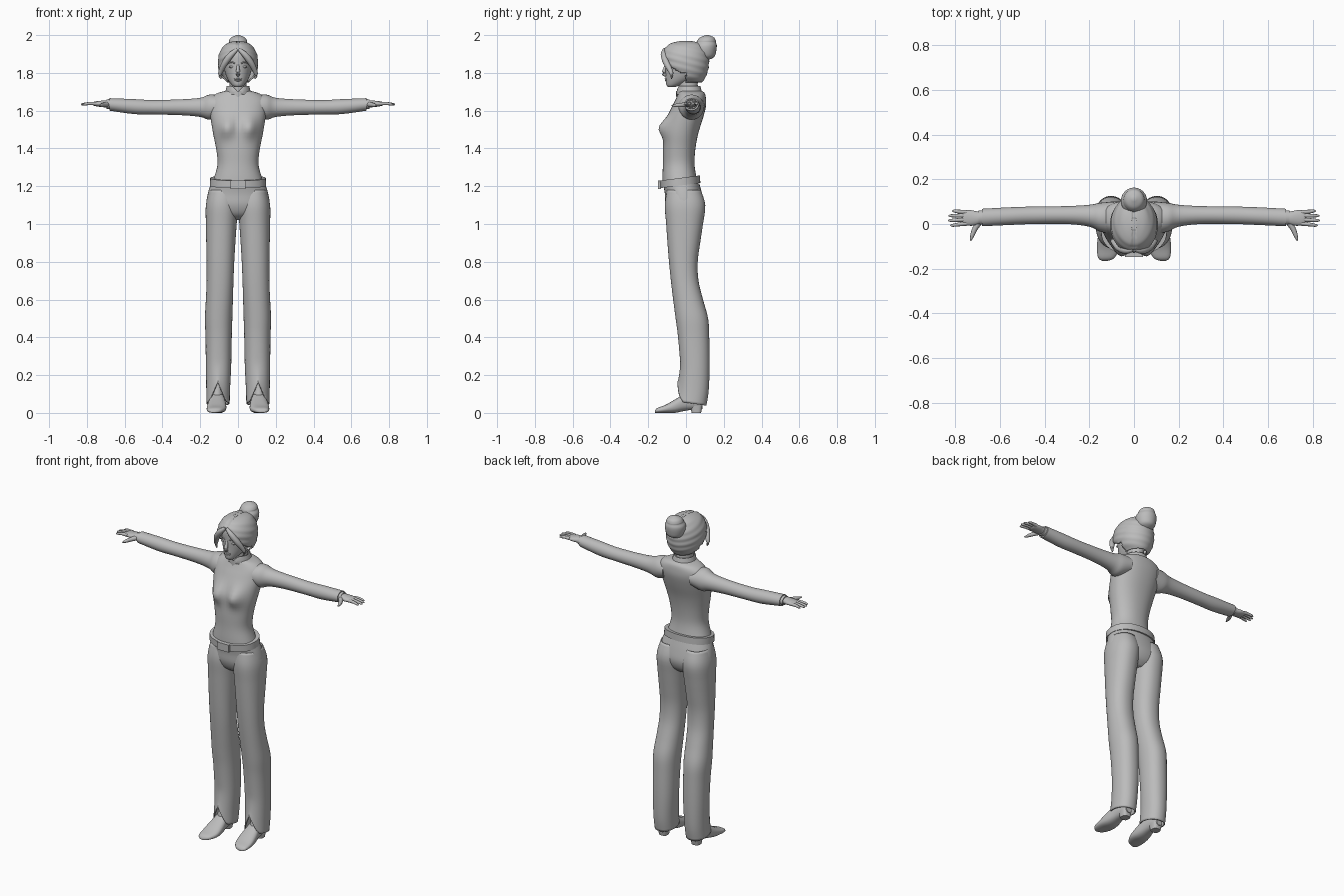
import bpy, bmesh, math
from mathutils import Vector

grey = bpy.data.materials.new("plain grey")
grey.diffuse_color = (0.5, 0.5, 0.5, 1)


def finish(bm, name, mirror=False, thick=0, angle=50):
    """Turn a bmesh into a smooth-shaded grey object."""
    bmesh.ops.recalc_face_normals(bm, faces=bm.faces)
    me = bpy.data.meshes.new(name)
    bm.to_mesh(me)
    bm.free()
    me.materials.append(grey)
    for p in me.polygons:
        p.use_smooth = True
    me.set_sharp_from_angle(angle=math.radians(angle))
    ob = bpy.data.objects.new(name, me)
    bpy.context.collection.objects.link(ob)
    if thick:
        m = ob.modifiers.new("thickness", 'SOLIDIFY')
        m.thickness = thick
    if mirror:
        m = ob.modifiers.new("mirror", 'MIRROR')
        m.use_mirror_merge = False
    return ob


def bridge(rings, caps):
    bm = bmesh.new()
    vs = [[bm.verts.new(c) for c in r] for r in rings]
    n = len(rings[0])
    for a, b in zip(vs, vs[1:]):
        for i in range(n):
            bm.faces.new((a[i], a[(i + 1) % n], b[(i + 1) % n], b[i]))
    if caps:
        bm.faces.new(vs[0])
        bm.faces.new(vs[-1])
    return bm


def smooth_rows(rows, steps):
    """Catmull-Rom curve through the rows."""
    out = []
    for i in range(len(rows) - 1):
        q = [rows[max(i - 1, 0)], rows[i], rows[i + 1], rows[min(i + 2, len(rows) - 1)]]
        for s in range(steps):
            t = s / steps
            out.append([0.5 * (2 * b + (c - a) * t + (2 * a - 5 * b + 4 * c - d) * t * t
                               + (3 * b - a - 3 * c + d) * t ** 3) for a, b, c, d in zip(*q)])
    return out + [list(rows[-1])]


def loft(rows, axis='z', n=28, steps=4, caps=True, power=2.0):
    """Rows are (position, low a, high a, low b, high b) along an axis."""
    rings = []
    for t, a0, a1, b0, b1 in smooth_rows(rows, steps):
        ring = []
        for i in range(n):
            w = 2 * math.pi * i / n
            c, s = math.cos(w), math.sin(w)
            c = math.copysign(abs(c) ** (2 / power), c)
            s = math.copysign(abs(s) ** (2 / power), s)
            a = (a0 + a1) / 2 + (a1 - a0) / 2 * c
            b = (b0 + b1) / 2 + (b1 - b0) / 2 * s
            ring.append({'z': (a, b, t), 'x': (t, a, b), 'y': (a, t, b)}[axis])
        rings.append(ring)
    return bridge(rings, caps)


def centred(rows):
    return [(z, -x, x, y0, y1) for z, x, y0, y1 in rows]


def tube(pts, n=10, steps=3, flat=1.0):
    """Tapered tube through (x, y, z, radius) points."""
    rows = smooth_rows(pts, steps)
    rings = []
    for i, r in enumerate(rows):
        d = Vector(rows[min(i + 1, len(rows) - 1)][:3]) - Vector(rows[max(i - 1, 0)][:3])
        q = d.to_track_quat('Z', 'Y')
        rings.append([Vector(r[:3]) + q @ Vector((r[3] * flat * math.cos(w), r[3] * math.sin(w), 0))
                      for w in (2 * math.pi * k / n for k in range(n))])
    return bridge(rings, True)


def ball(c, r, seg=16):
    bm = bmesh.new()
    bmesh.ops.create_uvsphere(bm, u_segments=seg, v_segments=seg // 2, radius=1)
    for v in bm.verts:
        v.co = Vector([c[k] + v.co[k] * r[k] for k in range(3)])
    return bm


# Shirt body, with the chest raised on both sides
bm = loft(centred([(1.20, .143, -.125, .068), (1.25, .125, -.125, .055), (1.32, .108, -.122, .045),
                   (1.40, .116, -.122, .05), (1.48, .132, -.116, .065), (1.56, .145, -.10, .09),
                   (1.62, .152, -.075, .105), (1.66, .15, -.055, .106), (1.69, .115, -.042, .10),
                   (1.705, .065, -.04, .085)]), n=48, power=2.2)
for v in bm.verts:
    if v.co.y < -.03:
        v.co.y -= .04 * math.exp(-((abs(v.co.x) - .06) / .042) ** 2 - ((v.co.z - 1.51) / .05) ** 2)
finish(bm, "shirt_body")

# Sleeves and cuffs
finish(loft([(.09, -.045, .10, 1.57, 1.68), (.15, -.035, .095, 1.552, 1.685), (.20, -.012, .086, 1.567, 1.668),
             (.30, 0, .08, 1.576, 1.66), (.45, 0, .078, 1.58, 1.656), (.55, -.004, .075, 1.582, 1.661),
             (.68, -.01, .068, 1.60, 1.666)], 'x'), "sleeve", True)
finish(loft([(.67, -.003, .062, 1.607, 1.662), (.695, -.003, .06, 1.61, 1.66)], 'x', steps=1), "cuff", True)

# Hands: palm, four fingers and a thumb
finish(loft([(.67, .005, .055, 1.615, 1.655), (.70, -.004, .056, 1.617, 1.655), (.73, -.008, .062, 1.62, 1.652),
             (.76, -.004, .06, 1.625, 1.648), (.768, .004, .052, 1.63, 1.643)], 'x', 20), "palm", True)
for name, y0, y1, x1 in (("index", .002, -.006, .822), ("middle", .02, .016, .832),
                         ("ring", .038, .037, .83), ("little", .053, .058, .815)):
    finish(tube([(.75, y0, 1.637, .010), (.785, (y0 + y1) / 2, 1.638, .0085),
                 (x1 - .01, y1, 1.634, .0065), (x1, y1, 1.632, .002)]), name + "_finger", True)
finish(tube([(.69, .012, 1.634, .014), (.712, -.022, 1.63, .012), (.724, -.052, 1.628, .009),
             (.731, -.075, 1.627, .003)]), "thumb", True)

# Collar and neck
bm = loft(centred([(1.685, .072, -.05, .09), (1.705, .066, -.052, .083), (1.73, .06, -.048, .076)]), caps=False)
for v in bm.verts:
    if v.co.y < -.03 and v.co.z > 1.7:
        v.co.z -= .03 * max(0, 1 - abs(v.co.x) / .03)
finish(bm, "collar", thick=.005)
finish(loft(centred([(1.68, .05, -.04, .07), (1.74, .045, -.04, .062), (1.80, .05, -.05, .07)])), "neck")

# Trousers: seat and flared legs with a notch over each foot
finish(loft(centred([(1.215, .143, -.122, .07), (1.16, .16, -.112, .085), (1.10, .165, -.108, .095),
                     (1.05, .13, -.085, .08), (1.02, .06, -.04, .05)]), n=36, power=2.2), "trouser_seat")
bm = loft([(1.18, .01, .152, -.10, .078), (1.10, 0, .17, -.112, .102), (1.0, .007, .17, -.105, .09),
           (.9, .014, .168, -.098, .075), (.8, .02, .166, -.09, .062), (.7, .024, .166, -.08, .066),
           (.6, .027, .17, -.068, .09), (.5, .03, .175, -.055, .117), (.4, .033, .172, -.042, .123),
           (.25, .036, .17, -.031, .125), (.12, .042, .168, -.036, .12), (.04, .044, .168, -.045, .108)],
          n=40, caps=False, power=2.2)
for v in bm.verts:
    if v.co.z < .3:
        low = .05 - .15 * (v.co.y - .03)
        if v.co.y < .03:
            low = max(low, .165 - 2.2 * abs(v.co.x - .107))
        v.co.z = low + (v.co.z - .04) * (.3 - low) / .26
finish(bm, "trouser_leg", True, .006)

# Belt, higher at the back, and buckle
bm = loft([(1.192, -.149, .149, -.138, .076), (1.232, -.147, .147, -.14, .074)], n=40, steps=1, power=2.2)
for v in bm.verts:
    v.co.z += .13 * (v.co.y + .12)
finish(bm, "belt", angle=30)
bm = bmesh.new()
bmesh.ops.create_cube(bm, size=1)
for v in bm.verts:
    v.co = Vector((v.co.x * .08, v.co.y * .014 - .14, v.co.z * .045 + 1.208))
finish(bm, "buckle", angle=30)

# Shoes with heels, and ankles inside the trousers
finish(loft([(-.165, .118, .142, .001, .012), (-.152, .088, .16, 0, .026), (-.11, .065, .166, 0, .042),
             (-.06, .062, .162, 0, .07), (0, .07, .15, .012, .105), (.05, .078, .142, .018, .11),
             (.088, .09, .13, .02, .095)], 'y', 24, power=2.5), "shoe", True)
finish(loft([(0, .085, .135, .03, .08), (.04, .08, .14, .02, .088)], steps=1, power=3), "shoe_heel", True)
finish(loft([(.06, .075, .145, -.03, .08), (.15, .075, .145, -.01, .085), (.3, .07, .145, 0, .09)]), "ankle", True)

# Head and face
finish(loft(centred([(1.725, .018, -.095, -.06), (1.737, .034, -.104, -.02), (1.765, .054, -.107, .04),
                     (1.80, .068, -.108, .08), (1.85, .077, -.11, .095), (1.90, .075, -.108, .10),
                     (1.94, .055, -.08, .075), (1.955, .02, -.03, .03)]), n=32), "head")
finish(tube([(0, -.102, 1.85, .006), (0, -.113, 1.82, .009), (0, -.118, 1.797, .012), (0, -.105, 1.787, .008)]), "nose")
finish(ball((0, -.105, 1.768), (.022, .008, .004)), "upper_lip")
finish(ball((0, -.104, 1.76), (.018, .008, .005)), "lower_lip")
finish(ball((.033, -.095, 1.832), (.015, .008, .006)), "eye", True)
finish(tube([(.014, -.107, 1.85, .003), (.034, -.1, 1.857, .004), (.056, -.08, 1.85, .002)]), "eyebrow", True)

# Hair cap, combed from a centre parting and open around the face
bm = loft(centred([(1.75, .058, -.06, .085), (1.78, .088, -.095, .105), (1.82, .103, -.12, .118),
                   (1.86, .106, -.13, .122), (1.90, .10, -.128, .118), (1.94, .078, -.105, .098),
                   (1.96, .05, -.072, .07), (1.97, .012, -.02, .02)]), n=64, steps=6)
cut = []
for f in bm.faces:
    c = f.calc_center_median()
    edge = .09 * math.sqrt(max(0, 1.925 - c.z) / .11)
    if len(f.verts) > 4 and c.z < 1.8 or c.y < 0 and (abs(c.x) < edge or c.z < 1.775) and c.z < 1.925:
        cut.append(f)
bmesh.ops.delete(bm, geom=cut, context='FACES')
for v in bm.verts:
    k = 1 + .012 * math.sin(v.co.z * 170 + v.co.y * 45)
    v.co.x, v.co.y = v.co.x * k, v.co.y * k
    if v.co.z > 1.9 and abs(v.co.x) < .008:
        v.co.z -= .005
finish(bm, "hair_cap", thick=.008)
finish(tube([(.004, -.115, 1.925, .008), (.035, -.118, 1.898, .016), (.068, -.105, 1.855, .017),
             (.09, -.082, 1.81, .013), (.096, -.075, 1.785, .008), (.088, -.078, 1.768, .002)]), "front_lock", True)

# Coiled bun
finish(loft(centred([(1.868, .02, .08, .118), (1.885, .046, .055, .15), (1.915, .057, .044, .16),
                     (1.945, .058, .045, .163), (1.963, .048, .056, .158), (1.972, .047, .06, .157),
                     (1.988, .036, .075, .148), (2.0, .008, .105, .12)]), n=24), "hair_bun")
